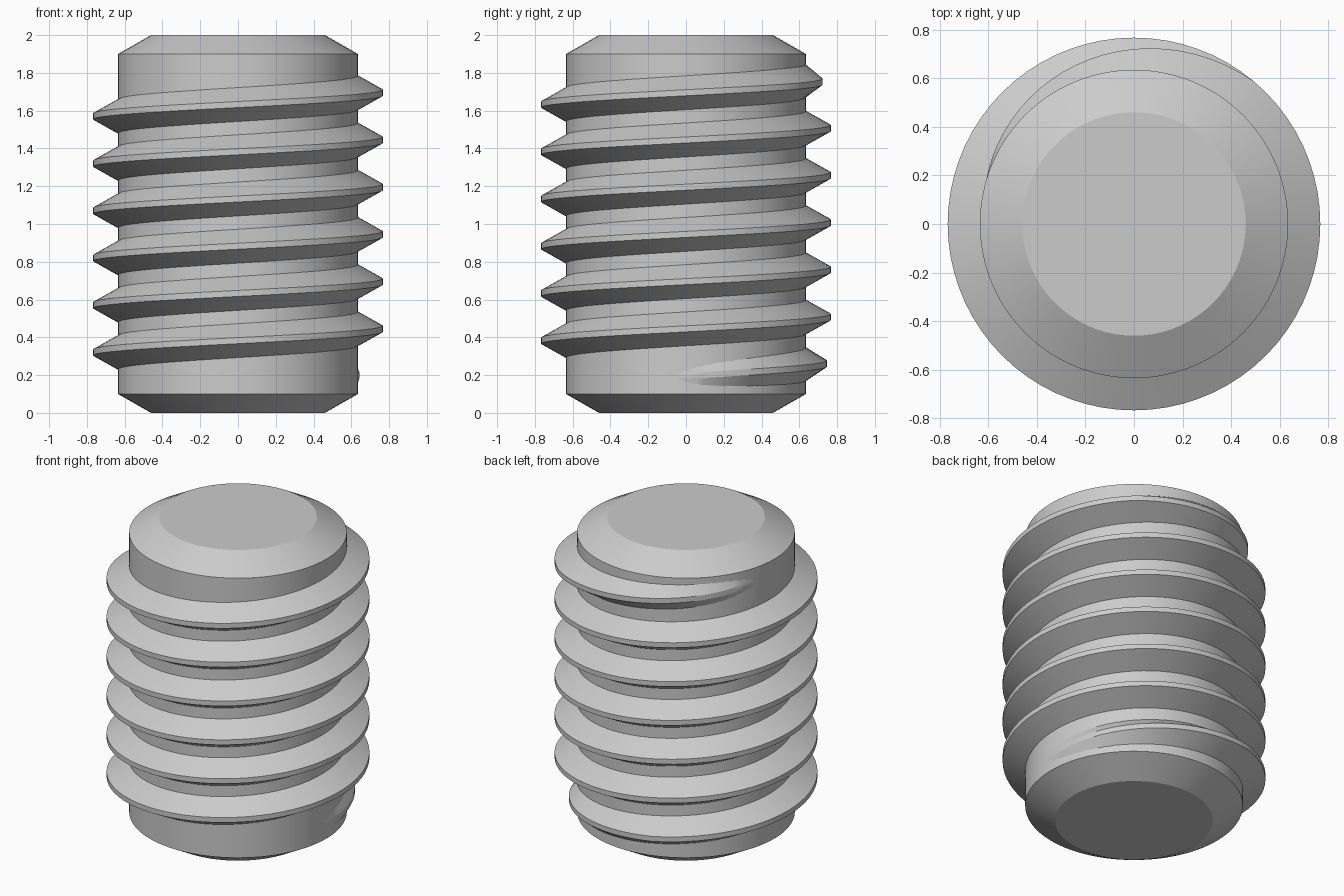
import bpy
import bmesh
from math import cos, sin, radians

cube = bpy.data.objects.get("Cube")
if cube:
    bpy.data.objects.remove(cube, do_unlink=True)

CORE, CREST, PITCH = 0.635, 0.767, 0.25
STEP = 5                     # degrees per segment

steel = bpy.data.materials.new("grey steel")
steel.use_nodes = True
GREY = (0.6, 0.6, 0.6, 1)
steel.diffuse_color = GREY
steel.node_tree.nodes["Principled BSDF"].inputs["Base Color"].default_value = GREY


def finish(bm, name):
    bmesh.ops.recalc_face_normals(bm, faces=bm.faces)
    mesh = bpy.data.meshes.new(name)
    bm.to_mesh(mesh)
    bm.free()
    mesh.materials.append(steel)
    obj = bpy.data.objects.new(name, mesh)
    bpy.context.collection.objects.link(obj)
    bpy.ops.object.select_all(action='DESELECT')
    obj.select_set(True)
    bpy.context.view_layer.objects.active = obj
    bpy.ops.object.shade_smooth_by_angle(angle=radians(20))


def bridge(bm, a, b, closed):
    n = len(a)
    for i in range(n if closed else n - 1):
        j = (i + 1) % n
        bm.faces.new((a[i], a[j], b[j], b[i]))


def ring_point(radius, degrees, z):
    a = radians(degrees)
    return radius * cos(a), radius * sin(a), z


# Chamfered cylindrical core
bm = bmesh.new()
rings = [[bm.verts.new(ring_point(r, d, z)) for d in range(0, 360, STEP)]
         for r, z in ((0.46, 0), (CORE, 0.1), (CORE, 1.9), (0.46, 2))]
for lower, upper in zip(rings, rings[1:]):
    bridge(bm, lower, upper, True)
bm.faces.new(rings[0])
bm.faces.new(rings[-1])
finish(bm, "core")

# Right-handed helical thread that grows out of the core and fades back into it
START, END, FADE = -5, 6 * 360 + 165, 115
SUNK = CORE - 0.02           # root is buried in the core
bm = bmesh.new()
sections = []
for d in range(START, END + 1, STEP):
    grow = min(1, (d - START) / FADE, (END - d) / FADE)
    crest = CORE - 0.002 + (CREST - CORE + 0.002) * grow
    z = 0.195 + PITCH * d / 360
    profile = ((SUNK, -0.101), (crest, -0.016), (crest, 0.016), (SUNK, 0.101))
    sections.append([bm.verts.new(ring_point(r, d, z + h)) for r, h in profile])
for a, b in zip(sections, sections[1:]):
    bridge(bm, a, b, True)
bm.faces.new(sections[0])
bm.faces.new(sections[-1])
finish(bm, "thread")
